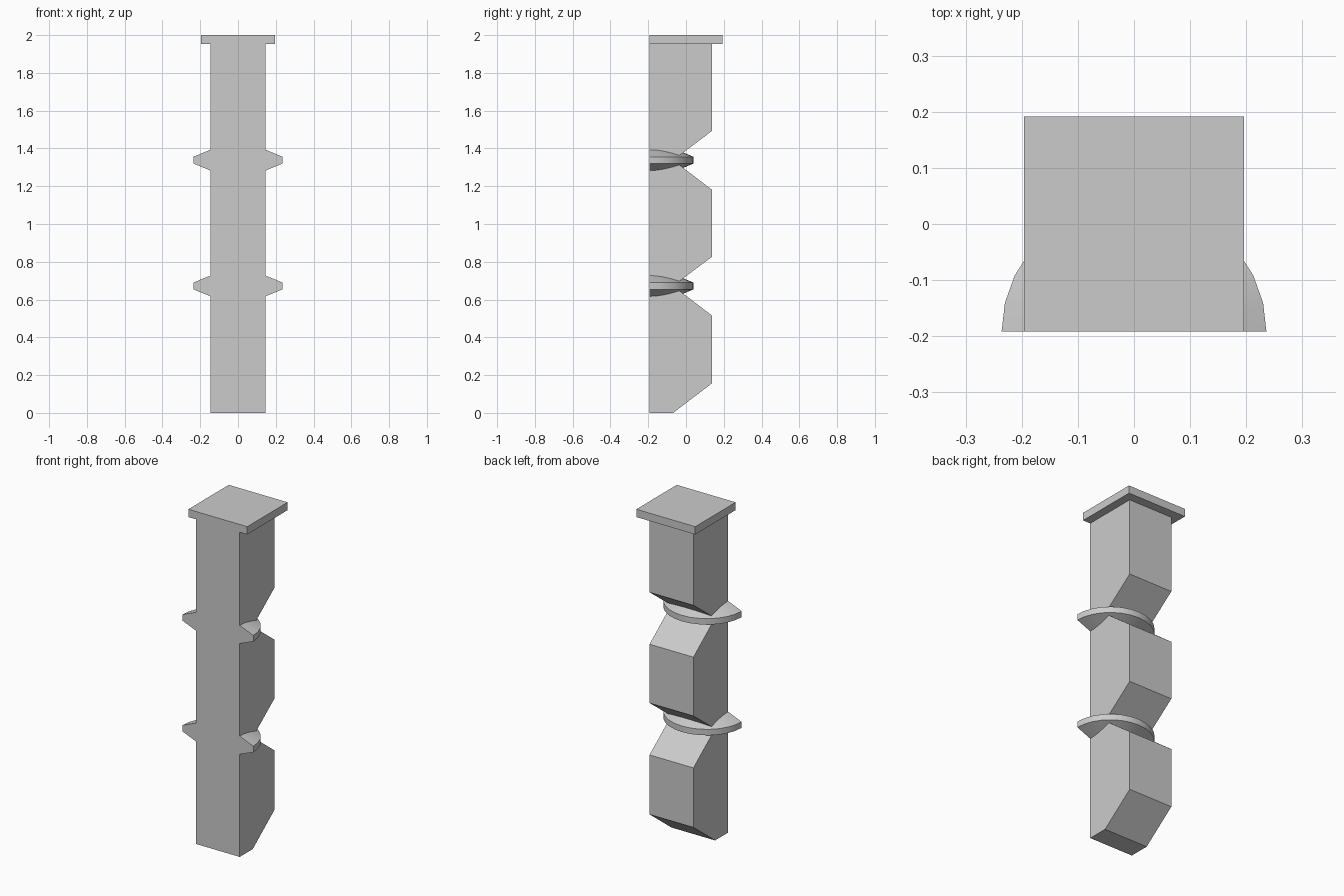
import bpy
import bmesh
from math import pi, radians
from mathutils import Matrix

if "Cube" in bpy.data.objects:
    bpy.data.objects.remove(bpy.data.objects["Cube"], do_unlink=True)

FRONT = -0.192
RING_HEIGHTS = (0.672, 1.338)

stone = bpy.data.materials.new("grey stone")
stone.use_nodes = True
colour = (0.6, 0.6, 0.6, 1)
stone.diffuse_color = colour
stone.node_tree.nodes["Principled BSDF"].inputs["Base Color"].default_value = colour


def finish(bm, name):
    bmesh.ops.recalc_face_normals(bm, faces=bm.faces)
    mesh = bpy.data.meshes.new(name)
    bm.to_mesh(mesh)
    bm.free()
    mesh.materials.append(stone)
    obj = bpy.data.objects.new(name, mesh)
    bpy.context.collection.objects.link(obj)
    return obj


def extrude_side_profile(name, points, half_width):
    """Extrude a (y, z) outline across the width."""
    bm = bmesh.new()
    face = bm.faces.new([bm.verts.new((-half_width, y, z)) for y, z in points])
    result = bmesh.ops.extrude_face_region(bm, geom=[face])
    moved = [g for g in result["geom"] if isinstance(g, bmesh.types.BMVert)]
    bmesh.ops.translate(bm, verts=moved, vec=(2 * half_width, 0, 0))
    return finish(bm, name)


def half_ring(name, height):
    """Sweep a tapered section half way round the front of the shaft."""
    bm = bmesh.new()
    section = [(0.146, -0.055), (0.236, -0.018), (0.236, 0.018), (0.146, 0.055)]
    face = bm.faces.new([bm.verts.new((x, 0, z)) for x, z in section])
    start = bmesh.ops.duplicate(bm, geom=[face] + face.edges[:] + face.verts[:])["geom"]
    bmesh.ops.spin(bm, geom=start, cent=(0, 0, 0), axis=(0, 0, 1),
                   angle=pi, steps=14, use_duplicate=False)
    bmesh.ops.remove_doubles(bm, verts=bm.verts, dist=0.0001)
    bm.transform(Matrix.Translation((0, FRONT, height)) @ Matrix.Diagonal((1, 0.98, 1, 1)))
    obj = finish(bm, name)
    bpy.ops.object.select_all(action="DESELECT")
    obj.select_set(True)
    bpy.context.view_layer.objects.active = obj
    bpy.ops.object.shade_smooth_by_angle(angle=radians(20))


# Shaft with a chamfered foot and a V notch behind each ring
outline = [(FRONT, 0), (-0.068, 0), (0.138, 0.157)]
for z in RING_HEIGHTS:
    outline += [(0.138, z - 0.157), (-0.068, z), (0.138, z + 0.155)]
outline += [(0.138, 1.953), (FRONT, 1.953)]
extrude_side_profile("shaft", outline, 0.146)

# Square cap
extrude_side_profile("cap", [(FRONT, 1.953), (-FRONT, 1.953), (-FRONT, 2), (FRONT, 2)], 0.196)

# Rings
for label, z in zip(("lower_ring", "upper_ring"), RING_HEIGHTS):
    half_ring(label, z)
